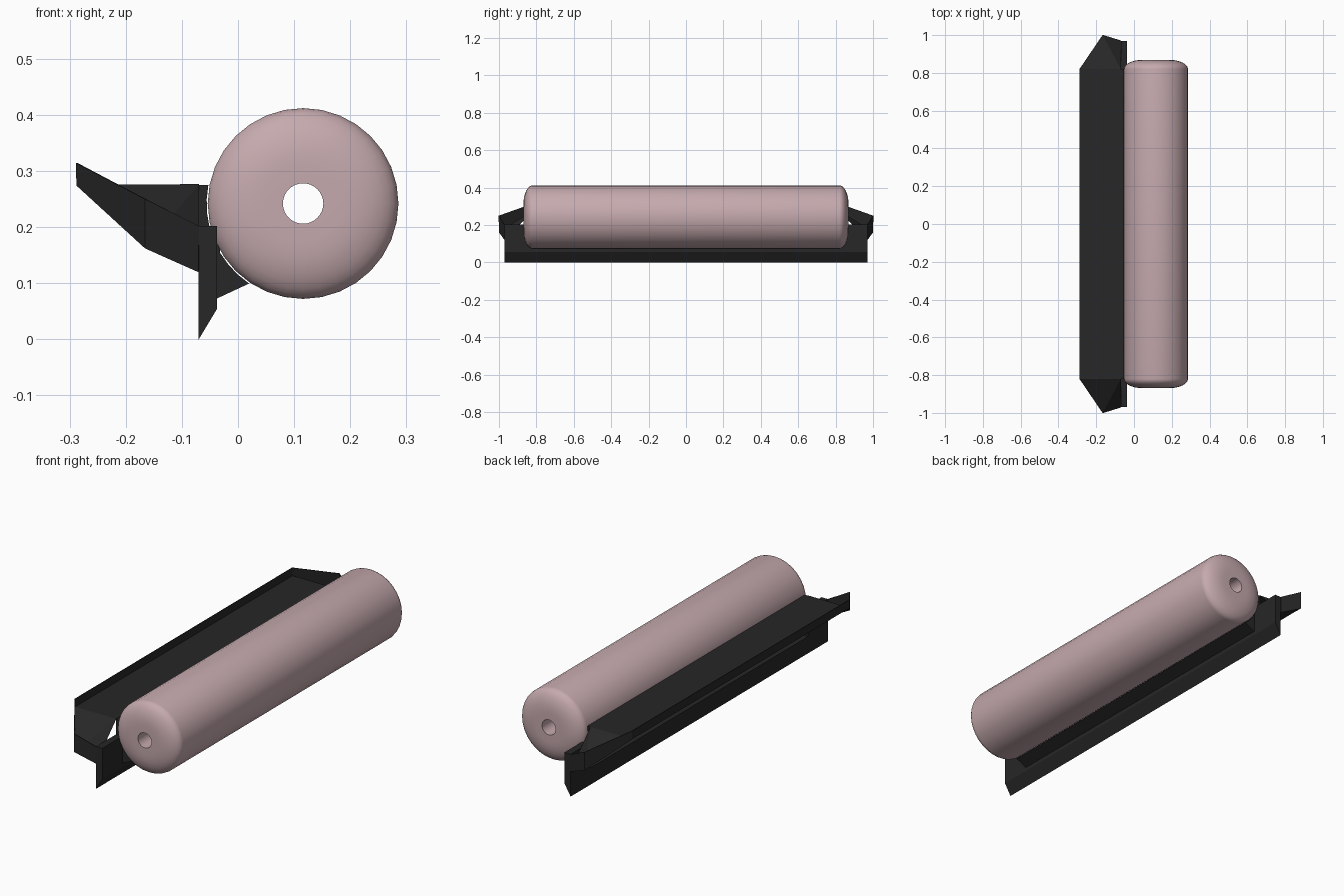
import bpy, bmesh, math

if "Cube" in bpy.data.objects:
    bpy.data.objects.remove(bpy.data.objects["Cube"])

def material(name, color):
    m = bpy.data.materials.new(name)
    m.diffuse_color = color
    m.use_nodes = True
    m.node_tree.nodes["Principled BSDF"].inputs["Base Color"].default_value = m.diffuse_color
    return m

BLACK = material("black_frame", (0.02, 0.02, 0.02, 1))
PINK = material("dusty_pink", (0.56, 0.40, 0.42, 1))
RX, RZ, R = 0.116, 0.242, 0.17      # roller axis and radius

def add_mesh(name, verts, faces, mat):
    me = bpy.data.meshes.new(name)
    me.from_pydata(verts, [], faces)
    bm = bmesh.new()
    bm.from_mesh(me)
    bmesh.ops.recalc_face_normals(bm, faces=bm.faces)
    bm.to_mesh(me)
    bm.free()
    me.materials.append(mat)
    ob = bpy.data.objects.new(name, me)
    bpy.context.collection.objects.link(ob)
    return ob

def extrude(name, profile, y0, y1, mat):
    n = len(profile)
    verts = [(x, y, z) for y in (y0, y1) for x, z in profile]
    faces = [tuple(range(n)), tuple(range(n, 2 * n))]
    faces += [(i, (i + 1) % n, n + (i + 1) % n, n + i) for i in range(n)]
    return add_mesh(name, verts, faces, mat)

# roller: domed ends and a through bore, revolved about its axis
N = 32
half = [(0.036, 0.869)]
for i in range(9):
    a = math.pi / 2 * (1 - i / 8)
    half.append((0.07 + 0.10 * math.cos(a), 0.82 + 0.049 * math.sin(a)))
loop = half + [(r, -y) for r, y in reversed(half)]
K = len(loop)
verts = [(RX + r * math.cos(2 * math.pi * j / N), y, RZ + r * math.sin(2 * math.pi * j / N))
         for j in range(N) for r, y in loop]
faces = [(j * K + i, j * K + (i + 1) % K, (j + 1) % N * K + (i + 1) % K, (j + 1) % N * K + i)
         for j in range(N) for i in range(K)]
roller = add_mesh("roller", verts, faces, PINK)
bpy.context.view_layer.objects.active = roller
roller.select_set(True)
bpy.ops.object.shade_smooth_by_angle(angle=math.radians(35))

# housing: hugs the roller, with a recessed back and the lower blade
arc = []
for i in range(9):
    a = math.radians(169 + (236 - 169) * i / 8)
    arc.append((RX + 0.172 * math.cos(a), RZ + 0.172 * math.sin(a)))
housing = [(-0.07, 0.275)] + arc + [(-0.037, 0.073), (-0.037, 0.055), (-0.07, 0),
           (-0.07, 0.08), (-0.037, 0.08), (-0.037, 0.2), (-0.07, 0.2)]
extrude("housing", housing, -0.82, 0.82, BLACK)

# blade end blocks
for s in (-1, 1):
    extrude("blade_end", [(-0.07, 0), (-0.037, 0.055), (-0.037, 0.202), (-0.07, 0.202)],
            s * 0.82, s * 0.97, BLACK)

# tray: thin floor with folded-down wings and a raised rim
verts = []
for s in (-1, 1):
    verts += [(-0.287, s * 0.82, 0.275), (-0.287, s * 0.82, 0.314),
              (-0.165, s * 1.0, 0.163), (-0.165, s * 1.0, 0.25),
              (-0.07, s * 0.97, 0.121), (-0.07, s * 0.97, 0.202),
              (-0.07, s * 0.82, 0.275)]
faces = [(0, 6, 13, 7), (0, 7, 8, 1)]
for o in (0, 7):
    faces += [tuple(o + i for i in f) for f in
              ((0, 2, 6), (6, 2, 4), (0, 1, 3, 2), (2, 3, 5, 4))]
tray = add_mesh("tray", verts, faces, BLACK)
mod = tray.modifiers.new("thickness", "SOLIDIFY")
mod.thickness = 0.003
mod.offset = 0
